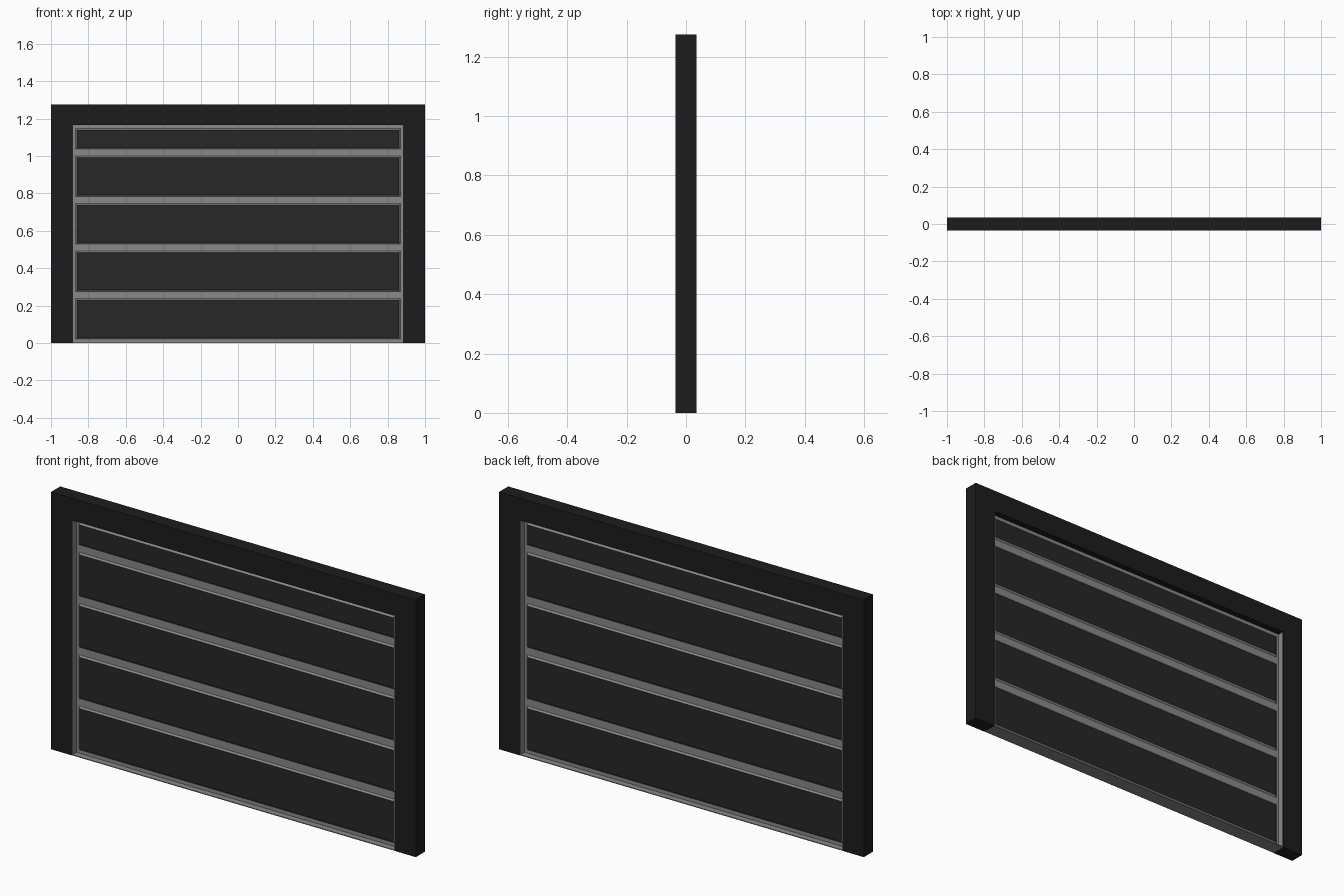
import bpy, bmesh

if "Cube" in bpy.data.objects:
    bpy.data.objects.remove(bpy.data.objects["Cube"])


def material(name, v):
    m = bpy.data.materials.new(name)
    m.diffuse_color = (v, v, v, 1)
    m.use_nodes = True
    m.node_tree.nodes["Principled BSDF"].inputs["Base Color"].default_value = m.diffuse_color
    return m


FRAME = material("frame_black", 0.012)
PANEL = material("panel_dark", 0.02)
GREY = material("metal_grey", 0.25)


def finish(name, bm, *mats):
    bmesh.ops.recalc_face_normals(bm, faces=bm.faces[:])
    me = bpy.data.meshes.new(name)
    bm.to_mesh(me)
    bm.free()
    for m in mats:
        me.materials.append(m)
    ob = bpy.data.objects.new(name, me)
    bpy.context.collection.objects.link(ob)
    return ob


def box(name, x0, x1, y0, y1, z0, z1, mat):
    bm = bmesh.new()
    bmesh.ops.create_cube(bm, size=1)
    for v in bm.verts:
        v.co.x = x1 if v.co.x > 0 else x0
        v.co.y = y1 if v.co.y > 0 else y0
        v.co.z = z1 if v.co.z > 0 else z0
    return finish(name, bm, mat)


D = 0.036            # half depth of the frame
W, H = 0.885, 1.165  # half width and height of the opening

# Surround: one arch profile extruded through the wall depth
bm = bmesh.new()
outline = [(-1, 0), (-1, 1.275), (1, 1.275), (1, 0), (W, 0), (W, H), (-W, H), (-W, 0)]
face = bm.faces.new([bm.verts.new((x, -D, z)) for x, z in outline])
ext = bmesh.ops.extrude_face_region(bm, geom=[face], use_keep_orig=True)
for v in ext["geom"]:
    if isinstance(v, bmesh.types.BMVert):
        v.co.y = D
finish("door_surround", bm, FRAME)

# Side liners and sill
for side, s in (("left", -1), ("right", 1)):
    a, b = sorted((s * W, s * (W - 0.003)))
    box(side + "_liner", a, b, -D + 0.001, D - 0.001, 0, H, GREY)
box("sill", -W, W, -D + 0.001, D - 0.001, 0, 0.004, GREY)

# Door sheet visible between the raised panels
T = 0.005
box("door_sheet", -W, W, -T, T, 0, H, GREY)


def raised_panel(name, z0, z1, side):
    """Dark face with a grey chamfer running down to the sheet."""
    bm = bmesh.new()
    c = 0.008
    rings = []
    for y, g in ((T, c), (T + 0.007, 0)):
        pts = [(-0.86 - g, z0 - g), (0.86 + g, z0 - g), (0.86 + g, z1 + g), (-0.86 - g, z1 + g)]
        rings.append([bm.verts.new((x, side * y, z)) for x, z in pts])
    base, top = rings
    bm.faces.new(top).material_index = 0
    for i in range(4):
        j = (i + 1) % 4
        bm.faces.new((base[i], base[j], top[j], top[i])).material_index = 1
    bm.faces.new(base[::-1]).material_index = 1
    finish(name, bm, PANEL, GREY)


# Four full panels and a short one on top, on both sides
spans = [(0.03 + 0.254 * i, 0.23 + 0.254 * i) for i in range(4)] + [(1.045, 1.14)]
for i, (z0, z1) in enumerate(spans):
    raised_panel(f"front_panel_{i + 1}", z0, z1, -1)
    raised_panel(f"back_panel_{i + 1}", z0, z1, 1)
